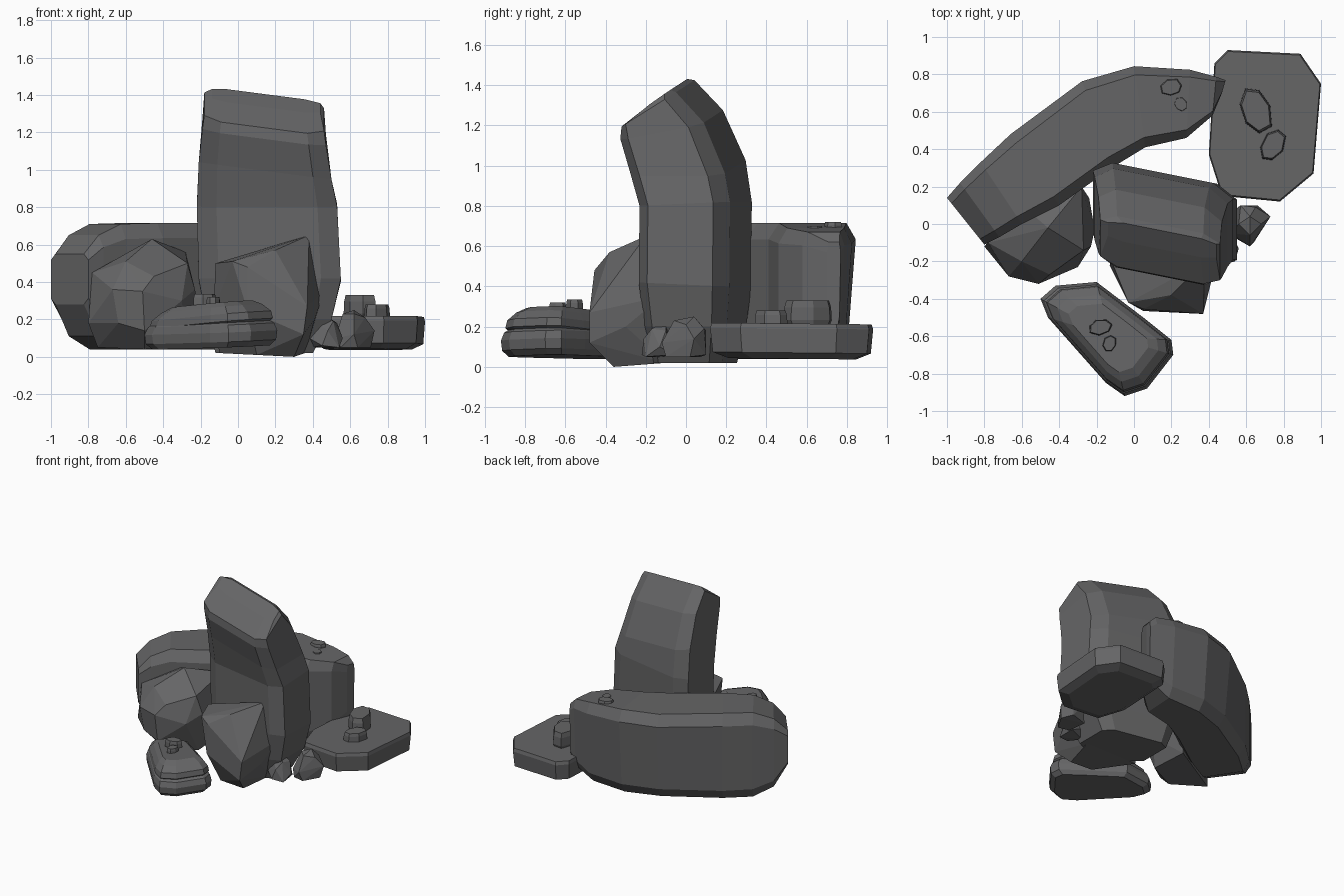
import bpy
import bmesh
import math
import random
from mathutils import Vector

random.seed(4)

default_cube = bpy.data.objects.get("Cube")
if default_cube:
    bpy.data.objects.remove(default_cube, do_unlink=True)

# Single stone colour
stone = bpy.data.materials.new("dark_grey_stone")
stone.use_nodes = True
stone_colour = (.13, .13, .133, 1)
stone.diffuse_color = stone_colour
stone.node_tree.nodes["Principled BSDF"].inputs["Base Color"].default_value = stone_colour


def finish(name, bm):
    """Turn a bmesh into a flat shaded stone object."""
    bmesh.ops.recalc_face_normals(bm, faces=bm.faces[:])
    mesh = bpy.data.meshes.new(name)
    bm.to_mesh(mesh)
    bm.free()
    mesh.materials.append(stone)
    obj = bpy.data.objects.new(name, mesh)
    bpy.context.scene.collection.objects.link(obj)
    return obj


def loft(name, rings):
    """Skin a row of equal rings and close both ends."""
    bm = bmesh.new()
    loops = [[bm.verts.new(point) for point in ring] for ring in rings]
    for lower, upper in zip(loops, loops[1:]):
        for i in range(len(lower)):
            j = (i + 1) % len(lower)
            bm.faces.new((lower[i], lower[j], upper[j], upper[i]))
    bm.faces.new(loops[0][::-1])
    bm.faces.new(loops[-1])
    return finish(name, bm)


def hull(name, points):
    """Faceted boulder: the convex hull of a few corner points."""
    bm = bmesh.new()
    for point in points:
        bm.verts.new(point)
    result = bmesh.ops.convex_hull(bm, input=bm.verts[:])
    loose = {v for v in result["geom_interior"] + result["geom_unused"]
             if isinstance(v, bmesh.types.BMVert)}
    bmesh.ops.delete(bm, geom=list(loose), context="VERTS")
    bmesh.ops.dissolve_limit(bm, angle_limit=math.radians(6),
                             verts=bm.verts[:], edges=bm.edges[:])
    return finish(name, bm)


def chamfered_square(cut):
    """Unit square with its four corners cut off."""
    far = 1 - cut
    return [(0, cut), (0, far), (cut, 1), (far, 1),
            (1, far), (1, cut), (far, 0), (cut, 0)]


def stacked(name, outline, levels, tilt=(0, 0)):
    """Outline repeated at (height, scale) levels, with an optional tilt."""
    middle = sum((Vector(p) for p in outline), Vector((0, 0))) / len(outline)
    rings = []
    for height, scale in levels:
        ring = []
        for point in outline:
            offset = (Vector(point) - middle) * scale
            spot = middle + offset
            ring.append((spot.x, spot.y, height + offset.dot(Vector(tilt))))
        rings.append(ring)
    return loft(name, rings)


# Tall leaning pillar: front (y, z), back (y, z), left x, right x
pillar_sections = [
    ((-.14, .02), (.21, .02), -.12, .4),
    ((-.16, .2), (.25, .2), -.17, .5),
    ((-.18, .42), (.27, .4), -.21, .55),
    ((-.18, .8), (.27, .82), -.22, .53),
    ((-.23, 1), (.24, 1), -.21, .5),
    ((-.285, 1.17), (.13, 1.25), -.19, .47),
    ((-.28, 1.23), (-.01, 1.4), -.18, .46),
    ((-.14, 1.34), (-.04, 1.41), -.14, .44),
]
pillar_rings = []
for front, back, left, right in pillar_sections:
    ring = []
    for u, v in chamfered_square(.14):
        x = left + (right - left) * u
        y, z = Vector(front).lerp(Vector(back), v)
        slope = .13 if z > .9 else 0
        ring.append((x, y - .2 * (x - .17), z - slope * (x - .1)))
    pillar_rings.append(ring)
loft("tall_pillar", pillar_rings)

# Block leaning on the foot of the pillar
hull("pillar_foot_block", [
    (-.12, -.2, .5), (.38, -.2, .65), (.2, -.38, .57), (-.03, -.42, .51),
    (.05, -.455, .48), (.37, -.48, .27), (.05, -.465, .25), (-.13, -.22, .25),
    (.41, -.3, .2), (.35, -.48, .12), (.1, -.36, .01), (.3, -.36, 0),
    (.36, -.1, .02), (-.1, -.1, .02), (.46, -.12, .35)])

# Curved back wall: outer (x, y), inner (x, y), bottom z, top z
wall_sections = [
    ((-1, .14), (-.8, -.11), .28, .55),
    ((-.93, .22), (-.72, -.07), .11, .65),
    ((-.82, .33), (-.6, 0), .04, .71),
    ((-.66, .48), (-.4, .1), .04, .715),
    ((-.28, .77), (-.12, .3), .04, .715),
    ((0, .85), (.06, .41), .04, .715),
    ((.3, .83), (.28, .46), .05, .69),
    ((.44, .79), (.42, .58), .12, .67),
    ((.49, .77), (.47, .7), .2, .62),
]
wall_rings = []
for outer, inner, low, high in wall_sections:
    lean = .12 if outer[0] > -.5 else 0
    ring = []
    for u, v in chamfered_square(.12):
        u += lean * (1 - v) * (1 - u)
        x, y = Vector(outer).lerp(Vector(inner), u)
        ring.append((x, y, low + (high - low) * v))
    wall_rings.append(ring)
loft("curved_back_wall", wall_rings)

# Boulder in front of the wall
hull("left_boulder", [
    (-.46, -.02, .63), (-.78, -.1, .45), (-.6, -.2, .51), (-.67, -.28, .36),
    (-.51, -.32, .35), (-.45, -.27, .43), (-.27, -.14, .5), (-.23, -.12, .36),
    (-.3, -.23, .3), (-.8, -.12, .18), (-.64, -.27, .18), (-.5, -.3, .14),
    (-.5, -.2, .04), (-.75, -.06, .05), (-.28, -.1, .05), (-.21, -.03, .25),
    (-.24, .14, .3), (-.28, .2, .56), (-.3, .2, .05), (-.6, .1, .55)])

# Layered rock at the front
front_outline = [(-.5, -.4), (-.42, -.33), (-.2, -.31), (.05, -.5),
                 (.2, -.62), (.21, -.7), (.07, -.88), (-.05, -.92),
                 (-.15, -.85), (-.46, -.5)]
stacked("front_rock_base", front_outline,
        [(.05, .88), (.08, .98), (.13, 1), (.17, .95), (.19, .85)], (.04, .01))
stacked("front_rock_cap", front_outline,
        [(.15, .8), (.18, .93), (.22, .9), (.26, .76), (.285, .6)], (.08, -.02))

# Flat slab on the model's left
slab_outline = [(.5, .93), (.89, .91), (1, .75), (.96, .27),
                (.78, .12), (.47, .15), (.4, .37), (.43, .86)]
stacked("side_slab", slab_outline,
        [(.04, .78), (.07, .97), (.19, 1), (.215, .98)], (0, -.01))


def pebble(name, centre, size, bottom, top, turn, taper=.88):
    """Irregular chipped stone with a narrower top."""
    outline = []
    for i in range(7):
        angle = math.tau * i / 7
        reach = random.uniform(.92, 1.1)
        spot = Vector((size[0] * reach * math.cos(angle),
                       size[1] * reach * math.sin(angle)))
        cosine, sine = math.cos(turn), math.sin(turn)
        outline.append((centre[0] + spot.x * cosine - spot.y * sine,
                        centre[1] + spot.x * sine + spot.y * cosine))
    rise = top - bottom
    stacked(name, outline, [(bottom, .85), (bottom + rise * .3, 1),
                            (bottom + rise * .75, .97), (top, taper)])


# Upright wedge stones beside the pillar
hull("small_stone_large", [
    (.53, .07, .05), (.52, -.05, .1), (.55, -.08, .05), (.62, -.12, .12),
    (.64, -.1, .05), (.73, .04, .14), (.71, .02, .05), (.66, .1, .06),
    (.57, .1, .18), (.65, .09, .19), (.56, 0, .23), (.62, .04, .25),
    (.68, 0, .21), (.62, -.06, .23)])
hull("small_stone_small", [
    (.39, -.12, .05), (.38, -.17, .1), (.45, -.22, .06), (.48, -.21, .14),
    (.54, -.2, .05), (.56, -.13, .1), (.53, -.07, .06), (.4, -.08, .12),
    (.42, -.15, .19), (.47, -.1, .22), (.51, -.17, .19), (.53, -.1, .18)])

# Pebbles resting on the big rocks
pebble("slab_pebble_large", (.65, .61), (.085, .13), .19, .33, .3)
pebble("slab_pebble_small", (.74, .42), (.06, .095), .19, .28, -.5)
pebble("wall_pebble_large", (.2, .73), (.06, .045), .66, .72, .2)
pebble("wall_pebble_small", (.25, .64), (.035, .04), .65, .7, .4)
pebble("front_pebble_large", (-.18, -.55), (.065, .042), .26, .335, .2)
pebble("front_pebble_small", (-.13, -.64), (.035, .045), .26, .32, -.3)
